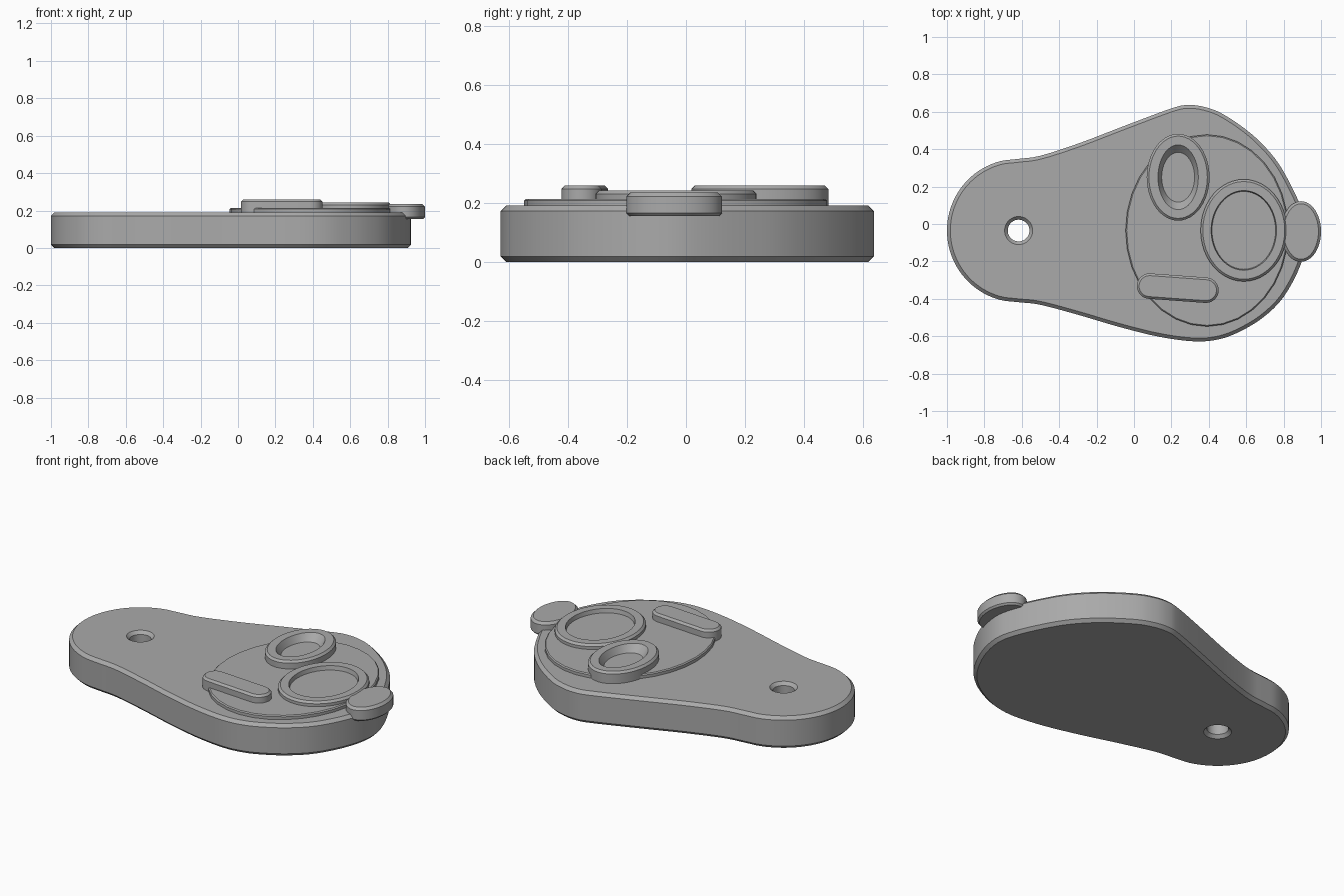
import bpy, bmesh, math
from mathutils import Vector

cube = bpy.data.objects.get("Cube")
if cube:
    bpy.data.objects.remove(cube)

grey = bpy.data.materials.new("plain grey")
grey.use_nodes = True
grey.diffuse_color = (0.4, 0.4, 0.4, 1)
grey.node_tree.nodes["Principled BSDF"].inputs["Base Color"].default_value = grey.diffuse_color


def ellipse(cx, cy, rx, ry, n=48):
    angles = [2 * math.pi * i / n for i in range(n)]
    return [Vector((cx + rx * math.cos(a), cy + ry * math.sin(a))) for a in angles]


def capsule(a, b, r, n=12):
    a, b = Vector(a), Vector(b)
    turn = math.atan2(b.y - a.y, b.x - a.x)
    pts = []
    for centre, start in ((b, turn - math.pi / 2), (a, turn + math.pi / 2)):
        for i in range(n + 1):
            t = start + math.pi * i / n
            pts.append(centre + r * Vector((math.cos(t), math.sin(t))))
    return pts


def smooth_loop(points, steps=4):
    """Closed Catmull-Rom curve through the points."""
    p, out = [Vector(q) for q in points], []
    for i in range(len(p)):
        a, b, c, d = (p[(i + k) % len(p)] for k in (-1, 0, 1, 2))
        for s in range(steps):
            t = s / steps
            out.append(0.5 * (2 * b + (c - a) * t + (2 * a - 5 * b + 4 * c - d) * t ** 2
                              + (3 * b - a - 3 * c + d) * t ** 3))
    return out


def inset(loop, d):
    out = []
    for i, p in enumerate(loop):
        t = (loop[(i + 1) % len(loop)] - loop[i - 1]).normalized()
        out.append(p + d * Vector((-t.y, t.x)))
    return out


def loft(name, layers, cyclic=False):
    """Skin a stack of (loop, height) layers, capped or joined end to end."""
    bm = bmesh.new()
    rows = [[bm.verts.new((p.x, p.y, z)) for p in loop] for loop, z in layers]
    n = len(rows[0])
    pairs = list(zip(rows, rows[1:]))
    if cyclic:
        pairs.append((rows[-1], rows[0]))
    else:
        bm.faces.new(rows[0])
        bm.faces.new(rows[-1])
    for lo, hi in pairs:
        for i in range(n):
            j = (i + 1) % n
            bm.faces.new((lo[i], lo[j], hi[j], hi[i]))
    bmesh.ops.recalc_face_normals(bm, faces=bm.faces)
    mesh = bpy.data.meshes.new(name)
    bm.to_mesh(mesh)
    bm.free()
    mesh.materials.append(grey)
    ob = bpy.data.objects.new(name, mesh)
    bpy.context.collection.objects.link(ob)
    bpy.ops.object.select_all(action="DESELECT")
    ob.select_set(True)
    bpy.context.view_layer.objects.active = ob
    bpy.ops.object.shade_smooth_by_angle(angle=math.radians(30))
    return ob


def pad(name, loop, bottom, top, bevel, under=0):
    layers = [(inset(loop, under), bottom)]
    if under:
        layers.append((loop, bottom + under))
    loft(name, layers + [(loop, top - bevel), (inset(loop, bevel), top)])


def rimmed(name, centre, outer, inner, floor, base, top, bottom=0.18, bevel=0.012):
    rim = ellipse(*centre, *outer)
    loft(name, [(rim, bottom), (rim, top - bevel), (inset(rim, bevel), top),
                (ellipse(*centre, *inner), top), (ellipse(*centre, *floor), base)])


# Tag body: round small end, broad end, chamfered rims and a through hole
hole = Vector((-0.617, -0.035))
arc = [(-0.62 + 0.38 * math.cos(math.radians(a)), -0.035 + 0.383 * math.sin(math.radians(a)))
       for a in range(90, 271, 15)]
outline = smooth_loop(arc + [
    (-0.5, -0.432), (-0.29, -0.488), (-0.08, -0.55), (0.14, -0.604), (0.33, -0.628),
    (0.46, -0.615), (0.57, -0.573), (0.69, -0.5), (0.8, -0.39), (0.89, -0.22), (0.925, -0.06),
    (0.9, 0.07), (0.83, 0.225), (0.75, 0.355), (0.63, 0.48), (0.48, 0.585), (0.38, 0.625),
    (0.29, 0.636), (0.2, 0.618), (-0.05, 0.525), (-0.29, 0.433), (-0.5, 0.365)])


def hole_loop(r):
    return [hole + r * (p - hole).normalized() for p in outline]


c = 0.018
rim = inset(outline, c)
loft("tag_body", [(rim, 0), (outline, c), (outline, 0.19 - c), (rim, 0.19),
                  (hole_loop(0.075), 0.19), (hole_loop(0.058), 0.19 - c),
                  (hole_loop(0.058), c), (hole_loop(0.075), 0)], cyclic=True)

# Raised face and its features
pad("face_disc", ellipse(0.39, -0.035, 0.435, 0.513, 32), 0.18, 0.213, 0.006)
rimmed("muzzle_ring", (0.587, -0.034), (0.231, 0.273), (0.175, 0.213), (0.17, 0.208), 0.218, 0.242)
rimmed("eye_ring", (0.236, 0.25), (0.168, 0.232), (0.108, 0.173), (0.088, 0.133), 0.218, 0.259)
pad("closed_eye_bar", capsule((0.083, -0.332), (0.385, -0.354), 0.068), 0.18, 0.259, 0.012)
pad("side_button", ellipse(0.893, -0.04, 0.107, 0.162), 0.155, 0.235, 0.014, under=0.01)
